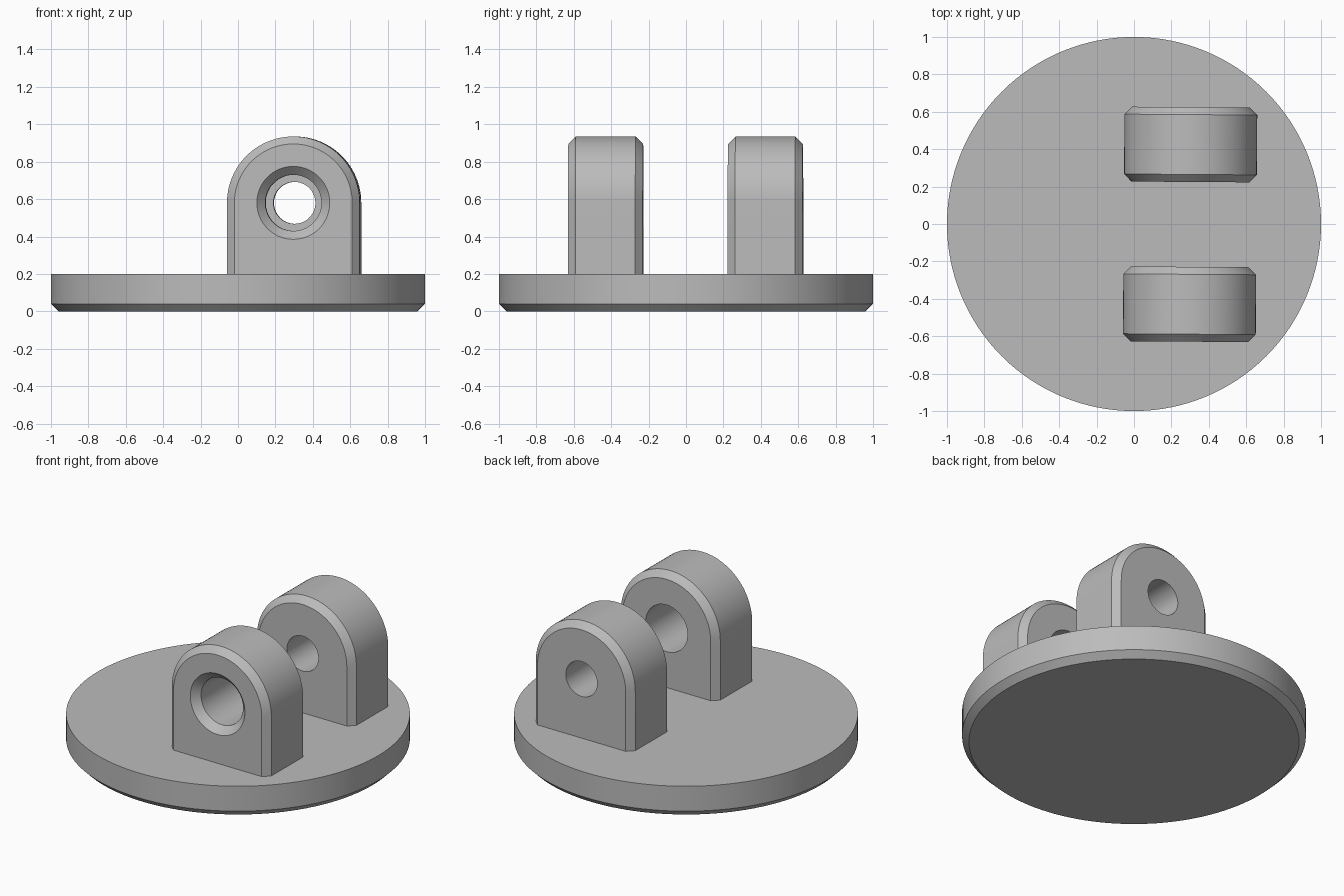
import bpy, bmesh
from math import cos, sin, pi, radians
from mathutils import Matrix, Vector

default = bpy.data.objects.get("Cube")
if default:
    bpy.data.objects.remove(default, do_unlink=True)

grey = bpy.data.materials.new("plain grey")
grey.use_nodes = True
COLOUR = (0.5, 0.5, 0.5, 1)
grey.diffuse_color = COLOUR
grey.node_tree.nodes["Principled BSDF"].inputs["Base Color"].default_value = COLOUR

TURN = Matrix.Rotation(radians(-0.4), 4, 'Z')
CHAMFER = 0.04
HALF = 0.2        # half the lug thickness
RADIUS = 0.355    # rounded top of the lug


def loft(name, rings, matrix=Matrix()):
    """Closed solid through rings of equal point count."""
    bm = bmesh.new()
    loops = [[bm.verts.new(p) for p in ring] for ring in rings]
    for a, b in zip(loops, loops[1:]):
        for i in range(len(a)):
            j = (i + 1) % len(a)
            bm.faces.new((a[i], a[j], b[j], b[i]))
    bm.faces.new(loops[0])
    bm.faces.new(loops[-1])
    bmesh.ops.recalc_face_normals(bm, faces=bm.faces)
    mesh = bpy.data.meshes.new(name)
    bm.to_mesh(mesh)
    bm.free()
    mesh.materials.append(grey)
    ob = bpy.data.objects.new(name, mesh)
    ob.matrix_world = matrix
    bpy.context.collection.objects.link(ob)
    return ob


def circle(r, offset, axis, n):
    pts = [(r * cos(2 * pi * i / n), r * sin(2 * pi * i / n)) for i in range(n)]
    return [(u, v, offset) if axis == 'Z' else (u, offset, v) for u, v in pts]


def arch(r, y, n=48):
    """Half-round top on straight sides that sink into the base."""
    arc = [(r * cos(pi * i / n), y, r * sin(pi * i / n)) for i in range(n + 1)]
    return arc + [(-r, y, -0.45), (r, y, -0.45)]


def activate(ob):
    bpy.ops.object.select_all(action='DESELECT')
    ob.select_set(True)
    bpy.context.view_layer.objects.active = ob


def smooth(ob):
    activate(ob)
    bpy.ops.object.shade_smooth_by_angle(angle=radians(30))


def lug(name, y, bore):
    """Chamfered lug with a bore given as (radius, depth) steps."""
    place = TURN @ Matrix.Translation(Vector((0.3, y, 0.58)))
    inner = HALF - CHAMFER
    ob = loft(name, [arch(RADIUS - CHAMFER, -HALF), arch(RADIUS, -inner),
                     arch(RADIUS, inner), arch(RADIUS - CHAMFER, HALF)], place)
    cutter = loft(name + "_cutter", [circle(r, d, 'Y', 64) for r, d in bore], place)
    cutter.hide_render = True
    bpy.context.view_layer.update()
    activate(ob)
    mod = ob.modifiers.new("bore", 'BOOLEAN')
    mod.operation = 'DIFFERENCE'
    mod.solver = 'EXACT'
    mod.object = cutter
    bpy.ops.object.modifier_apply(modifier=mod.name)
    bpy.data.objects.remove(cutter, do_unlink=True)
    smooth(ob)


# Round base plate, chamfered underneath
smooth(loft("base_plate", [circle(1 - CHAMFER, 0, 'Z', 128),
                           circle(1, CHAMFER, 'Z', 128),
                           circle(1, 0.2, 'Z', 128)]))

# Front lug: wide bore with a countersunk mouth
lug("front_lug", -0.427, [(0.235, -HALF - CHAMFER), (0.15, -HALF + 0.045), (0.15, 0.3)])

# Back lug: narrow straight bore
lug("back_lug", 0.427, [(0.112, -0.3), (0.112, 0.3)])
